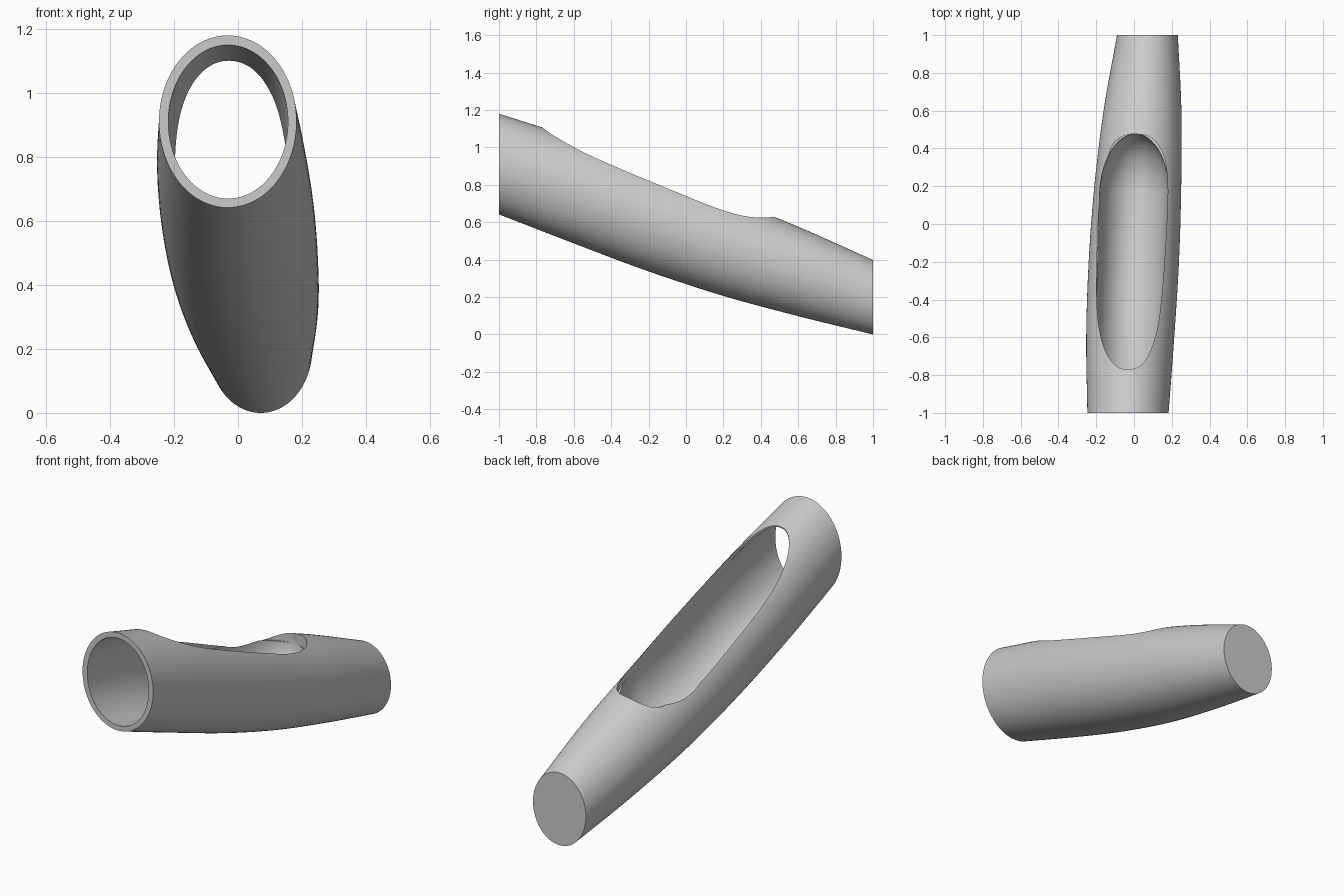
import bpy, bmesh, math

old = bpy.data.objects.get("Cube")
if old:
    bpy.data.objects.remove(old, do_unlink=True)

SIDES = 96


def catmull(a, b, c, d, t):
    return tuple(0.5 * (2 * q + (r - p) * t + (2 * p - 5 * q + 4 * r - s) * t * t
                        + (3 * q - p - 3 * r + s) * t ** 3)
                 for p, q, r, s in zip(a, b, c, d))


def new_object(name, bm):
    bmesh.ops.recalc_face_normals(bm, faces=bm.faces)
    mesh = bpy.data.meshes.new(name)
    bm.to_mesh(mesh)
    bm.free()
    obj = bpy.data.objects.new(name, mesh)
    bpy.context.collection.objects.link(obj)
    return obj


def bridge(bm, r0, r1):
    count = len(r0)
    for k in range(count):
        n = (k + 1) % count
        bm.faces.new((r0[k], r0[n], r1[n], r1[k]))


def section(stations, y):
    # Stations are 0.4 apart from y = -1; the ends extend in a straight line
    f = (y + 1) / 0.4
    i = max(0, min(int(f), len(stations) - 2))
    first = tuple(2 * a - b for a, b in zip(stations[0], stations[1]))
    last = tuple(2 * a - b for a, b in zip(stations[-1], stations[-2]))
    return catmull(*([first] + stations + [last])[i:i + 4], f - i)


def loft(name, stations, slices):
    # Each slice is a y position and a scale for the elliptical section
    bm = bmesh.new()
    rings = []
    for y, scale in slices:
        cx, rx, bottom, rz = section(stations, y)
        rings.append([bm.verts.new((cx + rx * scale * math.cos(a), y,
                                    bottom + rz + rz * scale * math.sin(a)))
                      for a in (2 * math.pi * k / SIDES for k in range(SIDES))])
    for r0, r1 in zip(rings, rings[1:]):
        bridge(bm, r0, r1)
    bm.faces.new(rings[0])
    bm.faces.new(rings[-1])
    return new_object(name, bm)


# Stations: centre x, half width, bottom z, half height
body = [
    (-0.032, 0.215, 0.642, 0.269),
    (-0.020, 0.233, 0.487, 0.282),
    (-0.001, 0.239, 0.337, 0.280),
    (0.020, 0.230, 0.206, 0.265),
    (0.045, 0.206, 0.098, 0.239),
    (0.071, 0.161, 0.000, 0.199),
]
bore = [
    (-0.031, 0.187, 0.670, 0.240),
    (-0.024, 0.182, 0.580, 0.240),
    (-0.012, 0.180, 0.450, 0.240),
    (0.001, 0.182, 0.370, 0.240),
    (0.010, 0.182, 0.335, 0.240),
]

# Curved body
STEPS = 40
tube = loft("curved_tube", body, [(-1 + 2 * i / STEPS, 1) for i in range(STEPS + 1)])

# Bore cutter: open at the front, with a rounded blind end
slices = [(-1.02 + 1.18 * i / STEPS, 1) for i in range(STEPS)]
slices += [(0.16 + 0.318 * math.sin(a), math.cos(a))
           for a in (1.55 * i / 20 for i in range(21))]
bore_cutter = loft("bore_cutter", bore, slices)

# Cutter for the long opening on top
outline = [(0.0, 0.476), (-0.07, 0.458), (-0.122, 0.403), (-0.168, 0.26), (-0.189, 0.02),
           (-0.197, -0.4), (-0.172, -0.61), (-0.116, -0.73), (-0.042, -0.77),
           (0.05, -0.735), (0.116, -0.585), (0.15, -0.345), (0.174, 0.02),
           (0.177, 0.235), (0.153, 0.37), (0.09, 0.456)]
count = len(outline)
curve = [catmull(*(outline[(i + k) % count] for k in (-1, 0, 1, 2)), t / 8)
         for i in range(count) for t in range(8)]
bm = bmesh.new()
low = [bm.verts.new((x, y, 0.66 - 0.2 * y)) for x, y in curve]
high = [bm.verts.new((x, y, 1.6)) for x, y in curve]
bm.faces.new(low)
bm.faces.new(high)
bridge(bm, low, high)
opening_cutter = new_object("opening_cutter", bm)

# Cut the bore and the opening, keeping only the result
bpy.ops.object.select_all(action='DESELECT')
bpy.context.view_layer.objects.active = tube
tube.select_set(True)
for cutter in (bore_cutter, opening_cutter):
    cutter.hide_render = True
    cut = tube.modifiers.new("cut", 'BOOLEAN')
    cut.operation = 'DIFFERENCE'
    cut.solver = 'EXACT'
    cut.object = cutter
    bpy.ops.object.modifier_apply(modifier=cut.name)
    bpy.data.objects.remove(cutter, do_unlink=True)

# Plain grey finish
grey = bpy.data.materials.new("light_grey")
grey.use_nodes = True
colour = (0.6, 0.6, 0.6, 1)
grey.diffuse_color = colour
grey.node_tree.nodes["Principled BSDF"].inputs["Base Color"].default_value = colour
tube.data.materials.clear()
tube.data.materials.append(grey)
bpy.ops.object.shade_smooth_by_angle(angle=math.radians(30))
